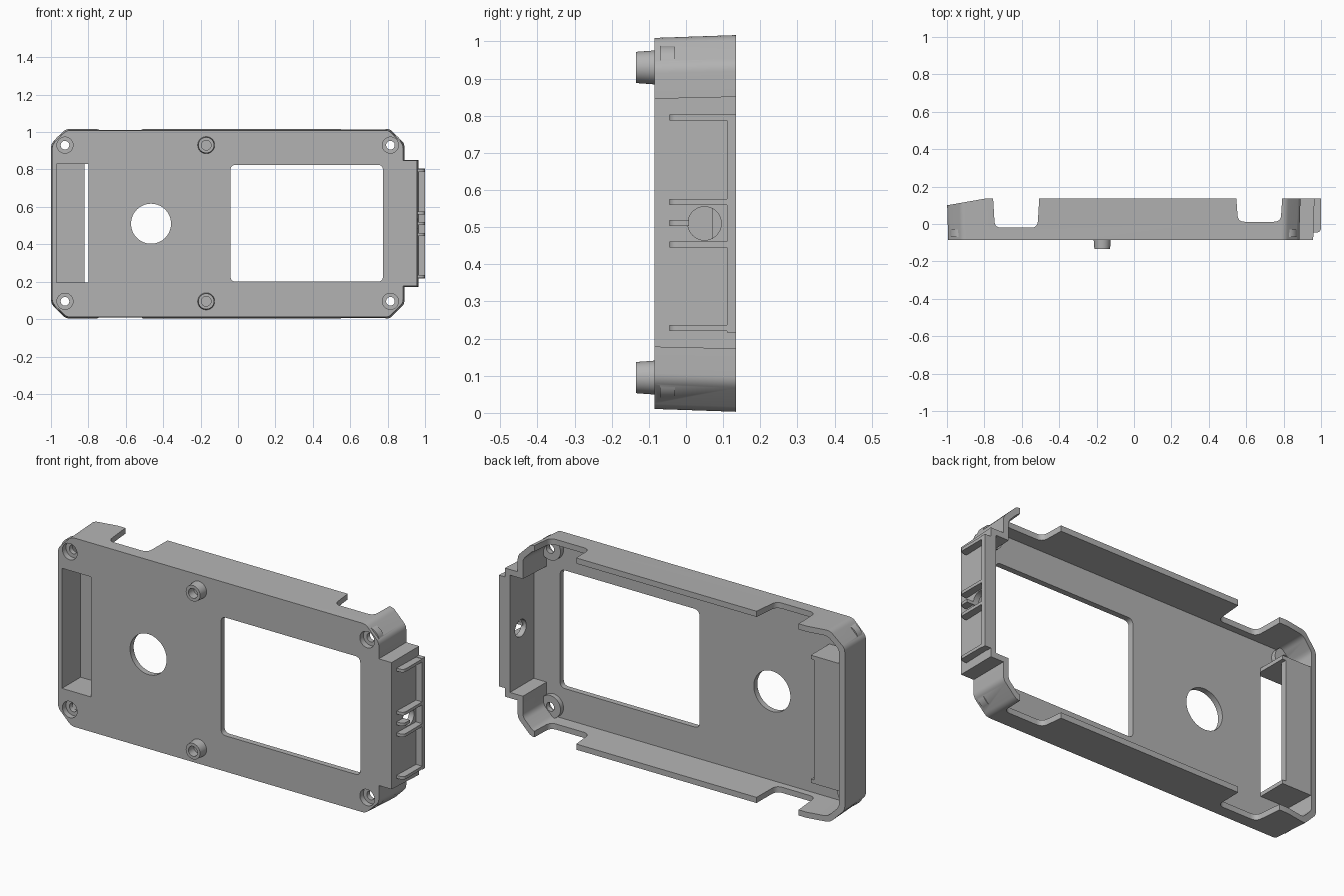
import bpy, bmesh, math
from mathutils import Vector

old = bpy.data.objects.get("Cube")
if old:
    bpy.data.objects.remove(old, do_unlink=True)

GREY = (0.45, 0.45, 0.45, 1)
mat = bpy.data.materials.new("grey_plastic")
mat.use_nodes = True
mat.diffuse_color = GREY
mat.node_tree.nodes["Principled BSDF"].inputs["Base Color"].default_value = GREY

MID_X, MID_Z = -0.05, 0.51
FRONT, BACK, WALL = -0.085, 0.135, 0.03


def loft(name, a, b):
    """Solid between two matching rings of points."""
    bm = bmesh.new()
    ra = [bm.verts.new(p) for p in a]
    rb = [bm.verts.new(p) for p in b]
    n = len(ra)
    bm.faces.new(ra)
    bm.faces.new(rb)
    for i in range(n):
        j = (i + 1) % n
        bm.faces.new((ra[i], ra[j], rb[j], rb[i]))
    bmesh.ops.recalc_face_normals(bm, faces=bm.faces)
    me = bpy.data.meshes.new(name)
    bm.to_mesh(me)
    bm.free()
    me.materials.append(mat)
    ob = bpy.data.objects.new(name, me)
    bpy.context.collection.objects.link(ob)
    return ob


def rounded(points, radii, steps=6):
    """Round the corners of a 2D outline with quadratic arcs."""
    out = []
    for i, p in enumerate(points):
        r = radii[i] if isinstance(radii, list) else radii
        p, a, b = Vector(p), Vector(points[i - 1]), Vector(points[(i + 1) % len(points)])
        if r == 0:
            out.append(tuple(p))
            continue
        s, e = p + (a - p).normalized() * r, p + (b - p).normalized() * r
        for k in range(steps + 1):
            t = k / steps
            out.append(tuple(s * (1 - t) ** 2 + p * 2 * t * (1 - t) + e * t * t))
    return out


def rect(u0, v0, u1, v1):
    return [(u0, v0), (u1, v0), (u1, v1), (u0, v1)]


def along_y(name, pts, y0, y1):
    return loft(name, [(x, y0, z) for x, z in pts], [(x, y1, z) for x, z in pts])


def along_z(name, pts, z0, z1):
    return loft(name, [(x, y, z0) for x, y in pts], [(x, y, z1) for x, y in pts])


def circle(u, v, r, n=40):
    return [(u + r * math.cos(k * math.tau / n), v + r * math.sin(k * math.tau / n))
            for k in range(n)]


def combine(target, op, *others):
    """Apply booleans, then discard the tools."""
    for tool in others:
        m = target.modifiers.new("cut", 'BOOLEAN')
        m.operation, m.solver, m.object = op, 'EXACT', tool
        dg = bpy.context.evaluated_depsgraph_get()
        me = bpy.data.meshes.new_from_object(target.evaluated_get(dg))
        target.modifiers.clear()
        target.data = me
        bpy.data.objects.remove(tool, do_unlink=True)


def case_outline(t):
    """Chamfered case with the socket bump on +x, inset by t."""
    c = 0.078 - 0.586 * t
    x0, x1, x2 = -1 + t, 0.89 - t, 0.965 - t
    z0, z1 = 0.003 + t, 1.017 - t
    b0, b1 = 0.172 + t, 0.852 - t
    pts = [(x0, z0 + c), (x0 + c, z0), (x1 - c, z0), (x1, z0 + c),
           (x1, b0), (x2, b0), (x2, b1), (x1, b1),
           (x1, z1 - c), (x1 - c, z1), (x0 + c, z1), (x0, z1 - c)]
    r = 0.02
    return rounded(pts, [r, r, r, r, 0, 0, 0, 0, r, r, r, r])


def drafted(name, t, y0, y1):
    """Case outline extruded with a slight draft, wider at the back."""
    rings = []
    for y in (y0, y1):
        k = (BACK - y) / (BACK - FRONT)
        rings.append([(MID_X + (x - MID_X) * (1 - 0.007 * k), y,
                       MID_Z + (z - MID_Z) * (1 - 0.015 * k)) for x, z in case_outline(t)])
    return loft(name, *rings)


# Hollow case
case = drafted("case_shell", 0, FRONT, BACK)
combine(case, 'DIFFERENCE', drafted("hollow", WALL, FRONT + WALL, 0.2))

# Inner screw bosses and the pocket housing
screws = [(x, z) for x in (-0.925, 0.815) for z in (0.095, 0.93)]
combine(case, 'UNION', along_y("pocket_box", rect(-0.985, 0.175, -0.80, 0.85), -0.07, 0.1),
        *[along_y("screw_boss", circle(x, z, 0.06), -0.07, -0.03) for x, z in screws])

# Window, round hole, pocket with slit
combine(case, 'DIFFERENCE',
        along_y("window", rounded(rect(-0.04, 0.2, 0.775, 0.825), 0.03), -0.2, 0),
        along_y("round_hole", circle(-0.465, 0.51, 0.107, 64), -0.2, 0),
        along_y("pocket", rect(-0.97, 0.195, -0.80, 0.83), -0.2, 0.07),
        along_y("slit", rect(-0.82, 0.195, -0.79, 0.83), -0.05, 0.2))

# Countersunk screw holes
for x, z in screws:
    combine(case, 'DIFFERENCE', along_y("bore", circle(x, z, 0.043), -0.2, -0.055),
            along_y("hole", circle(x, z, 0.023), -0.2, 0.0))

# Notches in the long walls and the sloped rear edge at -x
for x0, x1, y in ((-0.75, -0.51, -0.02), (0.55, 0.79, 0.012)):
    notch = [(x0 - 0.007, 0.2), (x0 + 0.006, y), (x1 - 0.006, y), (x1 + 0.007, 0.2)]
    combine(case, 'DIFFERENCE', along_z("notch", rounded(notch, [0, 0.035, 0.035, 0]), -0.1, 1.1))
slope = [(-1.1, 0.0825), (-0.80, 0.135), (-0.80, 0.3), (-1.1, 0.3)]
combine(case, 'DIFFERENCE', along_z("slope", slope, -0.1, 1.1))

# Round socket hole through the bump
ring = circle(0.05, 0.51, 0.045)
combine(case, 'DIFFERENCE', loft("socket", [(0.86, y, z) for y, z in ring],
                                 [(1.1, y, z) for y, z in ring]))

# Front posts with blind holes
for side, z in (("lower", 0.095), ("upper", 0.93)):
    post = loft(side + "_post", [(x, -0.134, h) for x, h in circle(-0.17, z, 0.042)],
                [(x, -0.08, h) for x, h in circle(-0.17, z, 0.046)])
    combine(post, 'DIFFERENCE',
            along_y("bore", circle(-0.17, z, 0.026), -0.2, -0.09))

# Ribs and rear rail on the outer face of the bump
for i, z in enumerate((0.228, 0.453, 0.511, 0.568, 0.795)):
    end = 0.008 if i == 2 else 0.13
    rib = rounded([(0.95, -0.045), (1.0, -0.045), (1.0, end), (0.95, end)], [0, 0.025, 0, 0])
    along_z("rib_%d" % (i + 1), rib, z - 0.008, z + 0.008)
along_z("rear_rail", rect(0.95, 0.11, 1.0, BACK), 0.217, 0.805)

# Smooth shading with sharp edges kept
meshes = [o for o in bpy.context.collection.objects if o.type == 'MESH']
bpy.context.view_layer.update()
for o in bpy.context.view_layer.objects:
    o.select_set(o in meshes)
bpy.context.view_layer.objects.active = case
bpy.ops.object.shade_smooth_by_angle(angle=math.radians(30))
